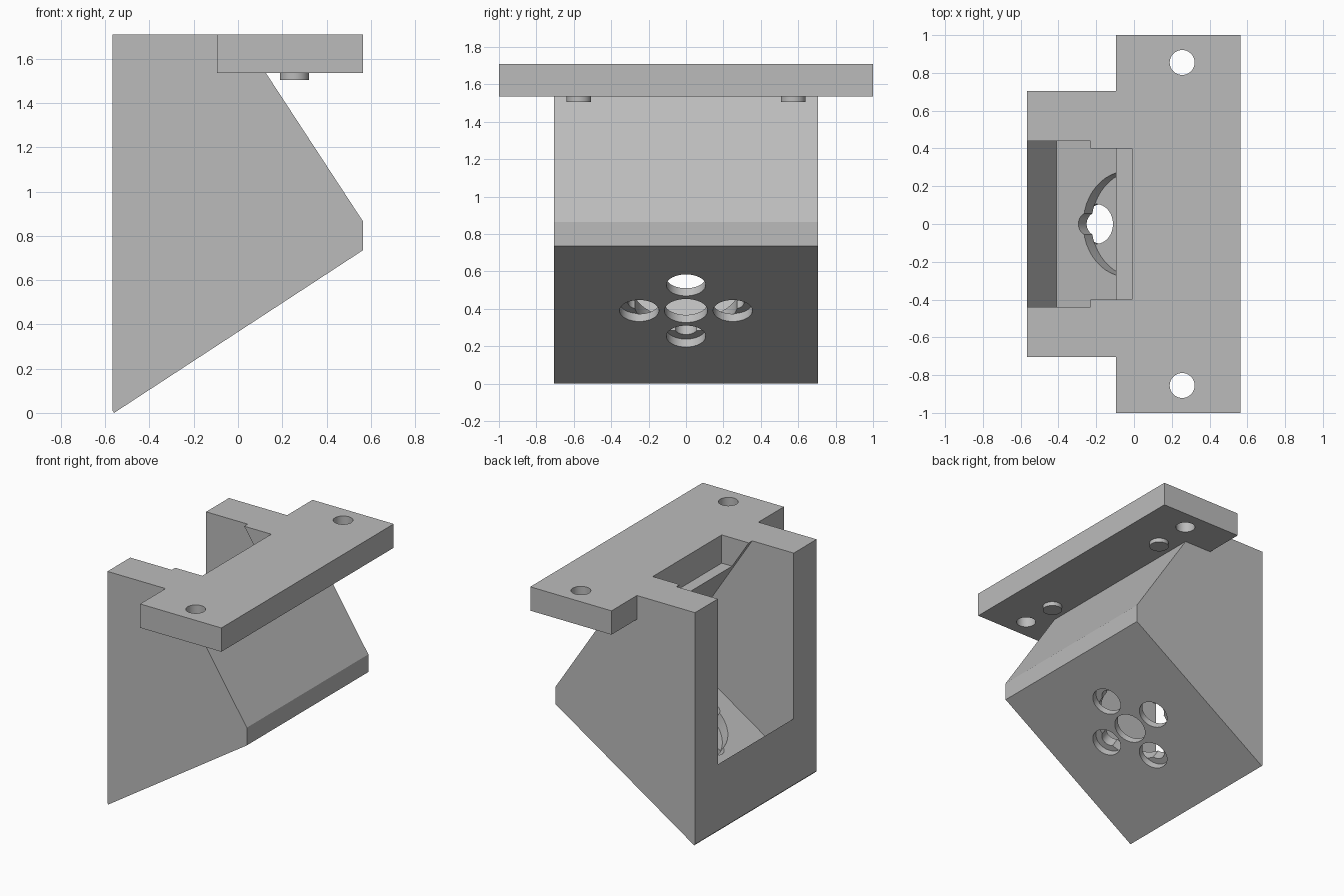
import bpy, bmesh, math
from mathutils import Matrix, Vector

if "Cube" in bpy.data.objects:
    bpy.data.objects.remove(bpy.data.objects["Cube"], do_unlink=True)

grey = bpy.data.materials.new("plain_grey")
grey.use_nodes = True
colour = (0.5, 0.5, 0.5, 1)
grey.diffuse_color = colour
grey.node_tree.nodes["Principled BSDF"].inputs["Base Color"].default_value = colour

# Tilted frame of the lower housing: u runs up the floor, v points into the cavity
tilt = math.atan2(0.735, 1.125)
U = Vector((math.cos(tilt), 0, math.sin(tilt)))
V = Vector((-math.sin(tilt), 0, math.cos(tilt)))


def tilted(u, v, y=0):
    return U * u + V * v + Vector((0, y, 0))


def finish(bm, name):
    bmesh.ops.recalc_face_normals(bm, faces=bm.faces)
    mesh = bpy.data.meshes.new(name)
    bm.to_mesh(mesh)
    bm.free()
    mesh.materials.append(grey)
    ob = bpy.data.objects.new(name, mesh)
    bpy.context.collection.objects.link(ob)
    return ob


def prism(name, points, half_width):
    """Extrude an x-z profile symmetrically along y."""
    bm = bmesh.new()
    face = bm.faces.new([bm.verts.new((x, -half_width, z)) for x, z in points])
    new = bmesh.ops.extrude_face_region(bm, geom=[face])["geom"]
    verts = [g for g in new if isinstance(g, bmesh.types.BMVert)]
    bmesh.ops.translate(bm, verts=verts, vec=(0, 2 * half_width, 0))
    return finish(bm, name)


def block(name, x0, x1, z0, z1, half_width):
    return prism(name, [(x0, z0), (x1, z0), (x1, z1), (x0, z1)], half_width)


def cylinder(name, start, end, radius):
    axis = end - start
    bm = bmesh.new()
    place = Matrix.Translation((start + end) / 2) @ axis.to_track_quat("Z", "Y").to_matrix().to_4x4()
    bmesh.ops.create_cone(bm, cap_ends=True, segments=48, radius1=radius,
                          radius2=radius, depth=axis.length, matrix=place)
    return finish(bm, name)


def combine(ob, tool, operation):
    """Bake one boolean step and remove its helper."""
    mod = ob.modifiers.new("step", "BOOLEAN")
    mod.operation, mod.solver, mod.object = operation, "EXACT", tool
    graph = bpy.context.evaluated_depsgraph_get()
    mesh = bpy.data.meshes.new_from_object(ob.evaluated_get(graph))
    ob.modifiers.clear()
    ob.data = mesh
    bpy.data.objects.remove(tool, do_unlink=True)


# Outer housing and the wide mounting plate
top = 1.71
bracket = prism("bracket_housing", [(-0.567, top), (-0.567, 0.01), (-0.56, 0),
                                    (0.565, 0.735), (0.565, 0.865), (0.012, top)], 0.705)
combine(bracket, block("mounting_plate", -0.095, 0.565, 1.535, top, 1), "UNION")

# Tilted cavity, open at the back and top
corners = [tilted(u, v) for u, v in [(-0.204, 0.437), (0.743, 0.437), (0.743, 2.2), (-0.204, 2.2)]]
combine(bracket, prism("cavity", [(c.x, c.z) for c in corners], 0.44), "DIFFERENCE")

# Upright slot through the plate
combine(bracket, block("slot", -0.4, -0.01, 1.503, 1.9, 0.4), "DIFFERENCE")

# Round recess in the floor with a central hole
mid = 0.244
combine(bracket, cylinder("recess", tilted(mid, 0.355), tilted(mid, 0.5), 0.28), "DIFFERENCE")
combine(bracket, cylinder("centre_hole", tilted(mid, 0.2), tilted(mid, 0.5), 0.115), "DIFFERENCE")

# Four stepped holes around the centre
for du, dy in [(1, 0), (-1, 0), (0, 1), (0, -1)]:
    u, y = mid + 0.25 * du, 0.25 * dy
    combine(bracket, cylinder("outer_hole", tilted(u, 0.2, y), tilted(u, 0.357, y), 0.105), "DIFFERENCE")
    combine(bracket, cylinder("inner_hole", tilted(u, 0.34, y), tilted(u, 0.5, y), 0.06), "DIFFERENCE")

# Plate screw holes and the locating pins beneath
for side in (-1, 1):
    y = 0.855 * side
    combine(bracket, cylinder("screw_hole", Vector((0.255, y, 1.4)), Vector((0.255, y, 1.9)), 0.066), "DIFFERENCE")
    y = 0.573 * side
    name = "left_pin" if side < 0 else "right_pin"
    cylinder(name, Vector((0.255, y, 1.505)), Vector((0.255, y, 1.545)), 0.066)

# Smooth the round walls, keep the edges crisp
for ob in bpy.context.collection.objects:
    if ob.type == "MESH" and ob.data.materials and ob.data.materials[0] == grey:
        bpy.ops.object.select_all(action="DESELECT")
        ob.select_set(True)
        bpy.context.view_layer.objects.active = ob
        bpy.ops.object.shade_smooth_by_angle(angle=math.radians(30))
